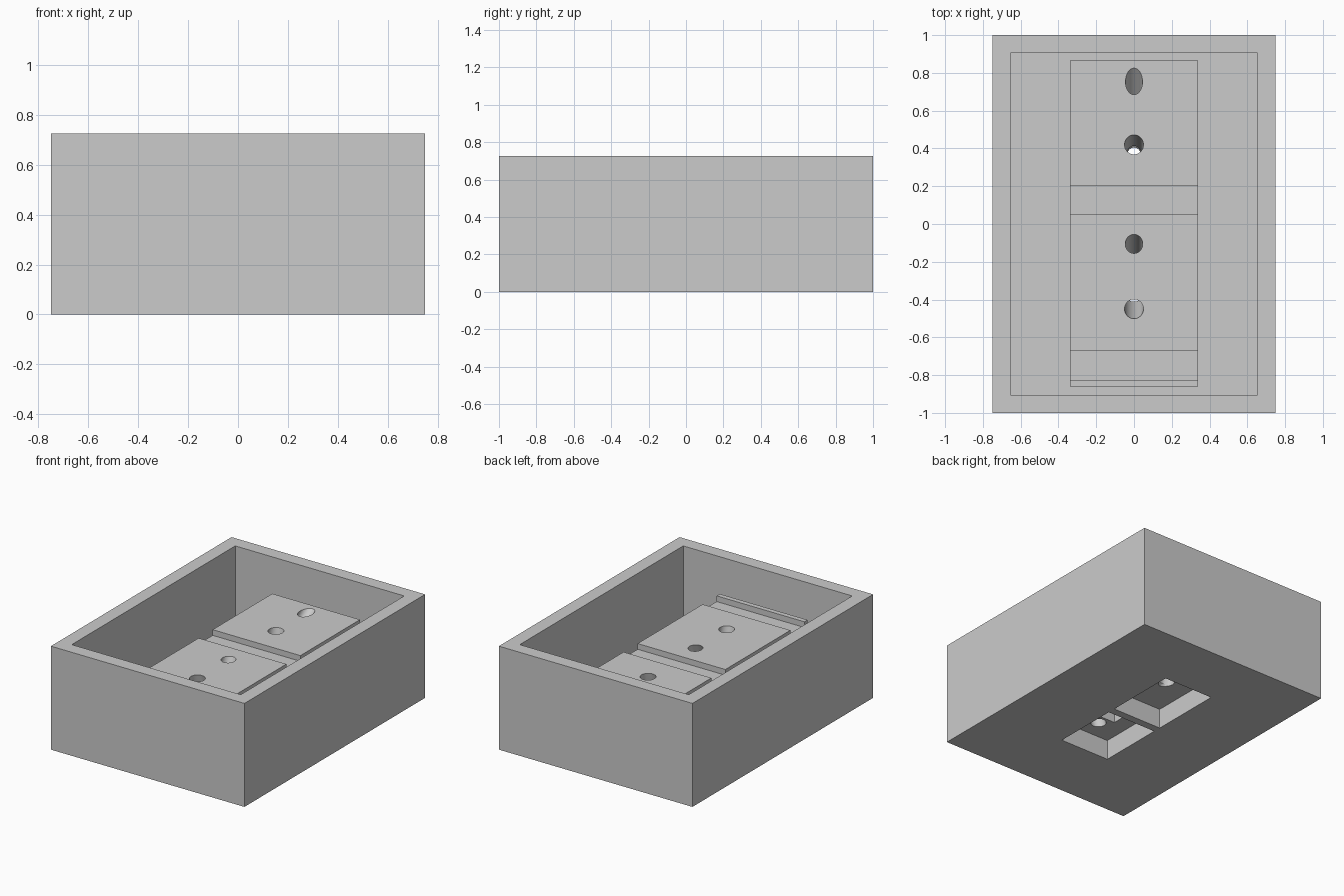
import bpy
import math
from mathutils import Vector

cube = bpy.data.objects.get("Cube")
if cube:
    bpy.data.objects.remove(cube, do_unlink=True)

grey = bpy.data.materials.new("plain_grey")
grey.use_nodes = True
grey.diffuse_color = (0.6, 0.6, 0.6, 1)
grey.node_tree.nodes["Principled BSDF"].inputs["Base Color"].default_value = (0.6, 0.6, 0.6, 1)


def block(name, x, y0, y1, z0, z1):
    """Box of half width x, centred on the long axis."""
    bpy.ops.mesh.primitive_cube_add(size=1, location=(0, (y0 + y1) / 2, (z0 + z1) / 2))
    ob = bpy.context.object
    ob.name = name
    ob.scale = (2 * x, y1 - y0, z1 - z0)
    bpy.ops.object.transform_apply(location=True, rotation=True, scale=True)
    ob.data.materials.append(grey)
    return ob


def drill(name, radius, top_y, low_y, low_z):
    """Slanted rod through the top of the pedestal and a lower point."""
    top, low = Vector((0, top_y, TOP)), Vector((0, low_y, low_z))
    axis = (top - low).normalized()
    top, low = top + axis * 0.12, low - axis * 0.06
    bpy.ops.mesh.primitive_cylinder_add(vertices=48, radius=radius, depth=(top - low).length,
                                        location=(top + low) / 2)
    ob = bpy.context.object
    ob.name = name
    ob.rotation_euler = axis.to_track_quat("Z", "Y").to_euler()
    bpy.ops.object.transform_apply(location=True, rotation=True, scale=True)
    ob.data.materials.append(grey)
    return ob


def combine(target, tool, operation="DIFFERENCE"):
    """Apply a boolean and discard the tool."""
    mod = target.modifiers.new(tool.name, "BOOLEAN")
    mod.operation, mod.solver, mod.object = operation, "EXACT", tool
    bpy.ops.object.select_all(action="DESELECT")
    bpy.context.view_layer.objects.active = target
    target.select_set(True)
    bpy.ops.object.modifier_apply(modifier=mod.name)
    bpy.data.objects.remove(tool, do_unlink=True)


TOP = 0.49      # top of the pedestal
FLOOR = 0.1     # inside floor of the tray
CEILING = 0.14  # roof of the underside pockets

# Open tray with a raised pedestal inside
tray = block("open_tray", 0.75, -1, 1, 0, 0.725)
combine(tray, block("cavity", 0.655, -0.905, 0.905, FLOOR, 0.9))
combine(tray, block("pedestal", 0.34, -0.86, 0.865, 0.05, TOP), "UNION")

# Shallow cross slots in the pedestal
for y0, y1 in ((0.05, 0.205), (-0.825, -0.67)):
    combine(tray, block("cross_slot", 0.4, y0, y1, 0.45, 0.6))

# Underside pockets, one with a deeper well
for y0, y1 in ((0.03, 0.55), (-0.5, -0.025)):
    combine(tray, block("underside_pocket", 0.193, y0, y1, -0.1, CEILING))
combine(tray, block("deep_well", 0.077, -0.29, -0.135, 0.1, 0.22))

# Slanted holes from the pedestal top to the pockets
combine(tray, drill("steep_hole_back", 0.05, 0.42, 0.33, CEILING))
combine(tray, drill("sloping_hole_back", 0.045, 0.755, 0.335, CEILING))
combine(tray, drill("sloping_hole_front", 0.046, -0.105, -0.225, 0.22))
combine(tray, drill("steep_hole_front", 0.05, -0.45, -0.36, CEILING))

bpy.ops.object.shade_smooth_by_angle(angle=math.radians(30))
